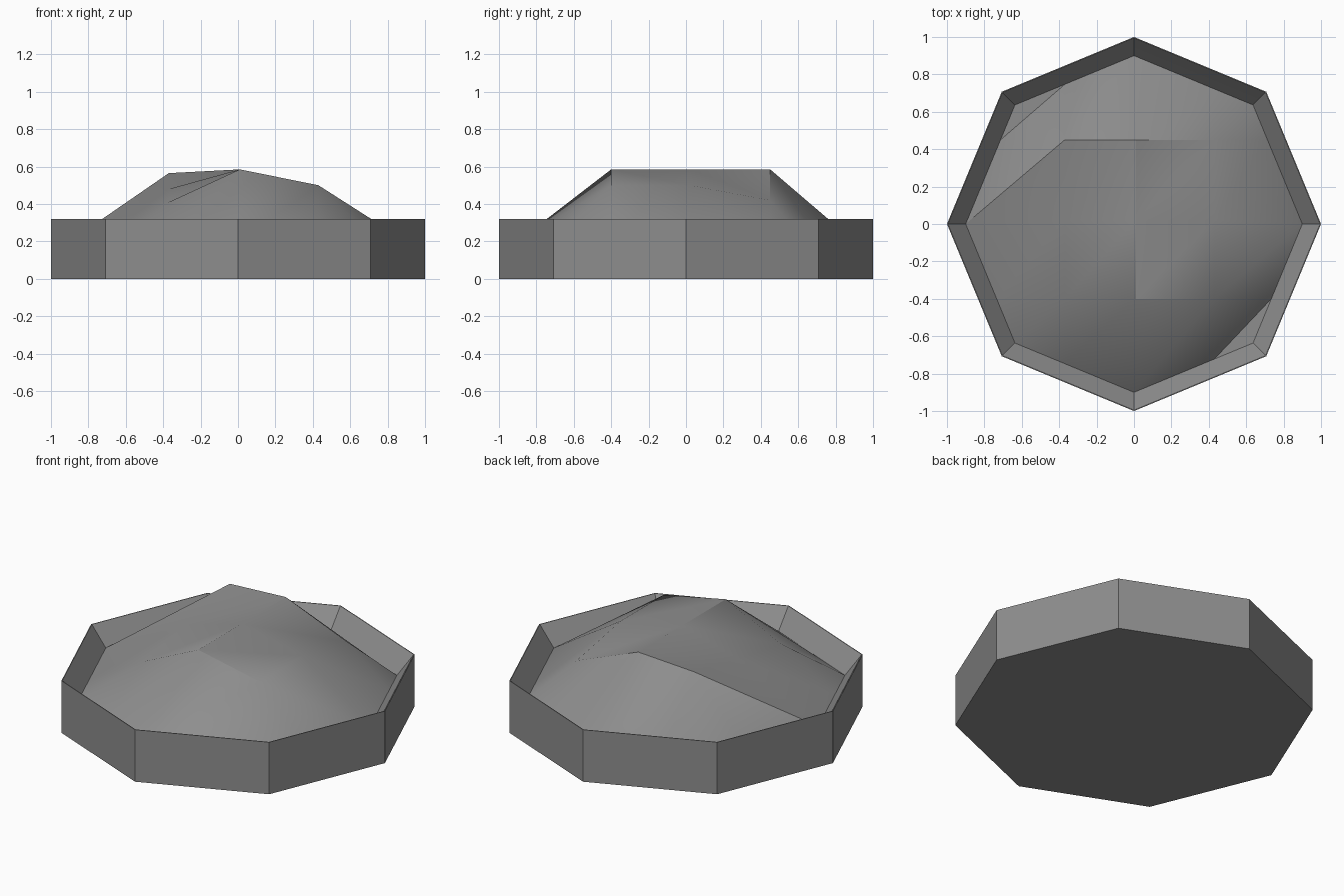
import bpy
import bmesh
from math import radians, cos, sin, pi

cube = bpy.data.objects.get("Cube")
if cube:
    bpy.data.objects.remove(cube, do_unlink=True)

stone = bpy.data.materials.new("grey_stone")
stone.use_nodes = True
GREY = (0.27, 0.27, 0.27, 1)
stone.diffuse_color = GREY
stone.node_tree.nodes["Principled BSDF"].inputs["Base Color"].default_value = GREY


def finish(bm, name):
    bmesh.ops.recalc_face_normals(bm, faces=bm.faces)
    mesh = bpy.data.meshes.new(name)
    bm.to_mesh(mesh)
    bm.free()
    mesh.materials.append(stone)
    obj = bpy.data.objects.new(name, mesh)
    bpy.context.collection.objects.link(obj)
    bpy.ops.object.select_all(action='DESELECT')
    obj.select_set(True)
    bpy.context.view_layer.objects.active = obj
    bpy.ops.object.shade_smooth_by_angle(angle=radians(30))
    return obj


# Eight-sided tray: outer wall, thin rim, sloping inner wall and floor
SIDES = 8
bm = bmesh.new()
profile = [(1.0, 0.0), (1.0, 0.32), (0.995, 0.32), (0.9, 0.2), (0.86, 0.15)]
rings = []
for r, z in profile:
    angles = [2 * pi * k / SIDES for k in range(SIDES)]
    rings.append([bm.verts.new((r * cos(a), r * sin(a), z)) for a in angles])
for low, high in zip(rings, rings[1:]):
    for k in range(SIDES):
        n = (k + 1) % SIDES
        bm.faces.new((low[k], low[n], high[n], high[k]))
bm.faces.new(rings[0])
bm.faces.new(rings[-1])
finish(bm, "octagonal_tray")

# Faceted mound: a coarse grid whose border follows the inner wall
EDGE, EDGE_Z = 0.9, 0.2
CORNER = EDGE * cos(pi / 4)
xs = [-CORNER, -0.37, 0.01, 0.43, CORNER]
ys = [-CORNER, -0.40, 0.02, 0.45, CORNER]
heights = [(0.41, 0.585, 0.50),
           (0.48, 0.585, 0.50),
           (0.565, 0.585, 0.42)]


def mound_point(i, j):
    x, y = xs[i], ys[j]
    side_x, side_y = i in (0, 4), j in (0, 4)
    if not side_x and not side_y:
        return x, y, heights[j - 1][i - 1]
    slope = (EDGE - CORNER) / CORNER
    if side_x and not side_y:
        y = 0 if j == 2 else y
        x = (1 if x > 0 else -1) * (EDGE - slope * abs(y))
    elif side_y and not side_x:
        x = 0 if i == 2 else x
        y = (1 if y > 0 else -1) * (EDGE - slope * abs(x))
    return x, y, EDGE_Z


bm = bmesh.new()
grid = [[bm.verts.new(mound_point(i, j)) for j in range(5)] for i in range(5)]
for i in range(4):
    for j in range(4):
        a, b = grid[i][j], grid[i + 1][j]
        c, d = grid[i + 1][j + 1], grid[i][j + 1]
        bm.faces.new((a, b, c))
        bm.faces.new((a, c, d))
mound = finish(bm, "mound")
# Make sure the open surface faces upward
if sum(p.normal.z for p in mound.data.polygons) < 0:
    mound.data.flip_normals()
